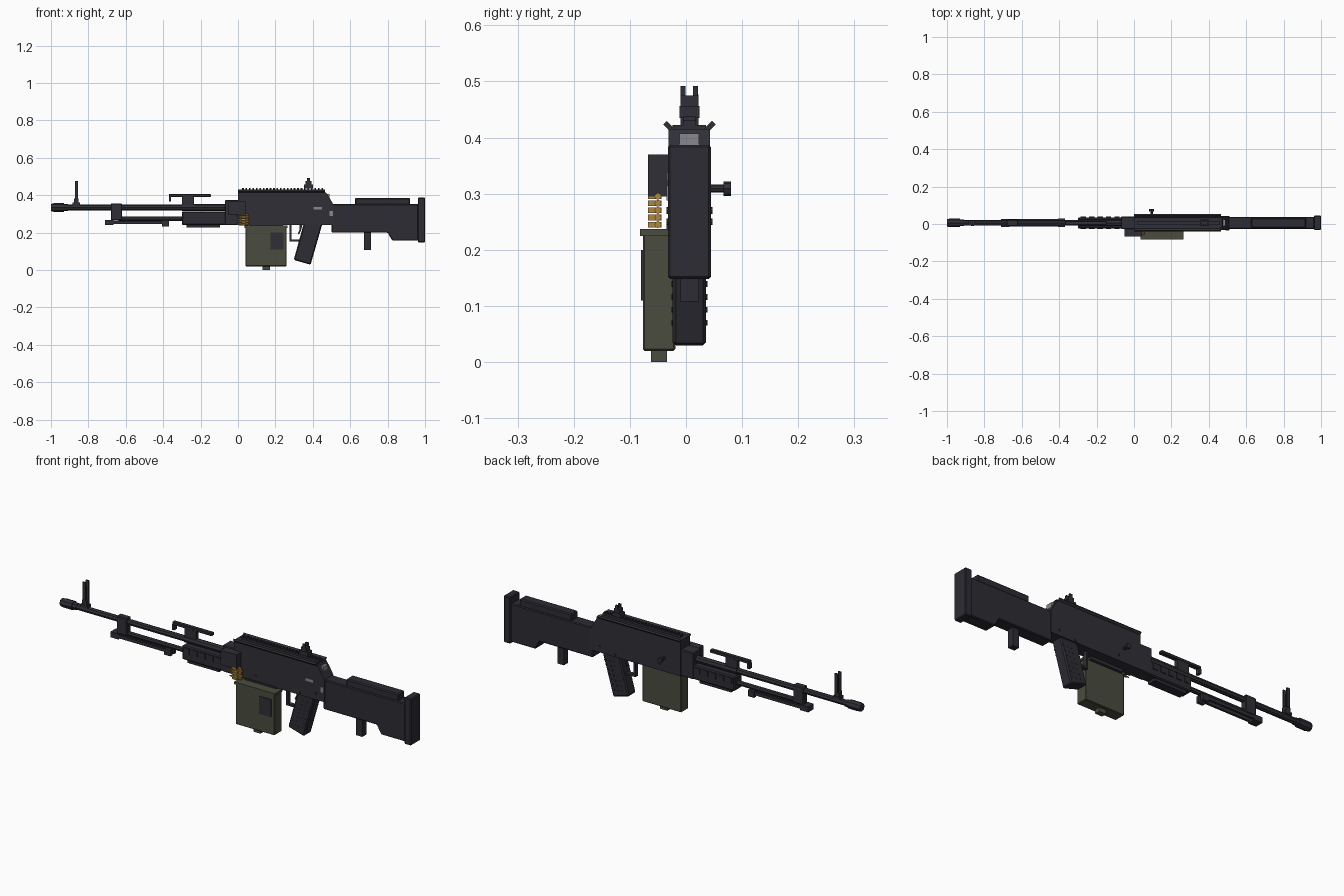
import bpy, bmesh, math
from mathutils import Vector

default_cube = bpy.data.objects.get("Cube")
if default_cube:
    bpy.data.objects.remove(default_cube, do_unlink=True)

MID = 0.006  # centre plane of the body


def material(name, red, green, blue):
    mat = bpy.data.materials.new(name)
    mat.use_nodes = True
    mat.diffuse_color = (red, green, blue, 1)
    mat.node_tree.nodes["Principled BSDF"].inputs["Base Color"].default_value = (red, green, blue, 1)
    return mat


steel = material("dark steel", .028, .028, .037)
polymer = material("dark polymer", .025, .025, .034)
olive = material("olive box", .068, .072, .05)
brass = material("brass", .42, .24, .05)
bare = material("bare grey metal", .25, .25, .26)


def finish(name, bm, mat, bevel=0):
    bmesh.ops.recalc_face_normals(bm, faces=bm.faces)
    mesh = bpy.data.meshes.new(name)
    bm.to_mesh(mesh)
    bm.free()
    mesh.materials.append(mat)
    obj = bpy.data.objects.new(name, mesh)
    bpy.context.collection.objects.link(obj)
    if bevel:
        mod = obj.modifiers.new("edge chamfer", "BEVEL")
        mod.width = bevel
        mod.segments = 1
    return obj


def extrude(name, outline, width, mat=steel, y=MID, bevel=0):
    """Side outline in x and z, extruded across y."""
    bm = bmesh.new()
    face = bm.faces.new([bm.verts.new((x, y - width / 2, z)) for x, z in outline])
    grown = bmesh.ops.extrude_face_region(bm, geom=[face])["geom"]
    bmesh.ops.translate(bm, vec=(0, width, 0), verts=[v for v in grown if isinstance(v, bmesh.types.BMVert)])
    return finish(name, bm, mat, bevel)


def box(name, left, right, low, high, width, mat=steel, y=MID, bevel=0):
    outline = [(left, low), (right, low), (right, high), (left, high)]
    return extrude(name, outline, width, mat, y, bevel)


def rod(name, start, end, radius, mat=steel, sides=8, tip=None):
    """Faceted cylinder or cone between two points."""
    bm = bmesh.new()
    a, b = Vector(start), Vector(end)
    bmesh.ops.create_cone(bm, cap_ends=True, segments=sides, radius1=radius,
                          radius2=radius if tip is None else tip, depth=(b - a).length)
    turn = (b - a).to_track_quat("Z", "Y").to_matrix()
    bmesh.ops.rotate(bm, cent=(0, 0, 0), matrix=turn, verts=bm.verts)
    bmesh.ops.translate(bm, vec=(a + b) / 2, verts=bm.verts)
    return finish(name, bm, mat)


def along_x(name, left, right, z, radius, mat=steel, y=MID, sides=8, tip=None):
    return rod(name, (left, y, z), (right, y, z), radius, mat, sides, tip)


# Barrel, muzzle device and gas system
BORE = .334
along_x("barrel", -.99, .05, BORE, .015)
along_x("barrel_shroud", -.3, -.05, BORE, .018)
along_x("muzzle_collar", -.935, -.91, BORE, .018)
along_x("muzzle_brake", -.985, -.93, BORE, .023)
along_x("muzzle_tip", -1, -.985, BORE, .019, tip=.023)
box("gas_block", -.68, -.62, .265, .356, .034, bevel=.004)
along_x("gas_tube", -.64, -.28, .274, .012)

# Front sight with two protective ears
box("front_sight_base", -.885, -.845, .346, .36, .03)
box("front_sight_pedestal", -.878, -.852, .36, .382, .026)
for side in (-1, 1):
    box("front_sight_ear", -.872, -.856, .38, .477, .006, y=MID + side * .013)
rod("front_sight_post", (-.864, MID, .37), (-.864, MID, .45), .003)

# Folded bipod
for side in (-1, 1):
    y = MID + side * .015
    box("bipod_leg", -.7, -.38, .246, .262, .011, y=y)
    box("bipod_foot", -.405, -.37, .233, .265, .016, y=y)
box("bipod_hinge", -.71, -.665, .24, .268, .044)

# Carrying handle
box("handle_post", -.3, -.235, .345, .392, .02)
box("handle_bar", -.37, -.145, .39, .406, .022, bevel=.003)
box("handle_hook", -.37, -.357, .365, .392, .022)

# Handguard with side ribs
box("handguard", -.3, -.06, .24, .312, .06, polymer, bevel=.005)
box("handguard_belly", -.275, -.095, .226, .245, .045, polymer)
for step in range(5):
    x = -.285 + step * .045
    box("handguard_rib", x, x + .028, .275, .305, .068, polymer)

# Receiver, feed side and cover
box("front_trunnion", -.07, .04, .24, .375, .066, bevel=.004)
extrude("receiver", [(0, .24), (.51, .24), (.51, .35), (.49, .385), (.47, .415), (0, .415)], .074)
box("feed_tray", -.05, .04, .295, .37, .04, y=-.048)
box("top_cover", 0, .46, .41, .422, .06)
for side in (-1, 1):
    flare = box("cover_flared_rail", 0, .465, -.012, .012, .009, y=0)
    flare.rotation_euler.x = -side * math.pi / 4
    flare.location = (0, MID + side * .035, .418)
box("top_rail", .02, .46, .42, .431, .022)
for step in range(24):
    x = .022 + step * .0184
    box("rail_tooth", x, x + .009, .43, .438, .022)
box("rear_latch", .468, .49, .385, .407, .035, bare)
box("ejection_port", .405, .45, .323, .338, .004, bare, y=-.032)
box("selector", .49, .508, .288, .315, .006, bare, y=-.032)
for x, z in ((.46, .27), (.37, .25), (.12, .27)):
    rod("receiver_pin", (x, MID - .041, z), (x, MID + .041, z), .006)

# Rear sight
box("rear_sight_base", .352, .402, .435, .456, .036)
box("rear_sight_block", .362, .392, .455, .475, .032)
for side in (-1, 1):
    box("rear_sight_ear", .37, .385, .474, .492, .009, y=MID + side * .011)

# Charging handle
rod("charging_arm", (.094, .035, .309), (.094, .07, .309), .007)
rod("charging_knob", (.094, .067, .309), (.094, .08, .309), .013)

# Stock, butt plate and stub
extrude("stock", [(.5, .2), (.8, .2), (.825, .157), (.965, .157), (.965, .352), (.5, .352)],
        .064, polymer, bevel=.004)
box("cheek_rest", .625, .92, .345, .386, .052, polymer, bevel=.005)
box("butt_plate", .962, 1, .148, .387, .077, polymer, bevel=.004)
box("stock_stub", .675, .71, .108, .21, .032, polymer)

# Pistol grip with studded sides
extrude("pistol_grip", [(.352, .25), (.452, .25), (.388, .028), (.298, .054)], .06, polymer, bevel=.006)
for row in range(7):
    for column in range(3):
        x = .335 + row * .0085 + column * .023
        z = .07 + row * .023
        rod("grip_stud", (x, MID - .032, z), (x, MID + .032, z), .005, polymer, 6)

# Trigger and guard
box("guard_front", .275, .286, .152, .245, .02)
box("guard_bottom", .275, .335, .152, .162, .02)
extrude("trigger", [(.33, .245), (.345, .245), (.338, .215), (.326, .19), (.32, .195), (.33, .215)], .012)

# Ammunition box
BOX_Y = -.048
box("ammo_box", .04, .26, .02, .23, .058, olive, y=BOX_Y, bevel=.003)
box("ammo_box_lid", .035, .265, .225, .237, .064, olive, y=-.05)
box("ammo_box_latch", .13, .17, 0, .025, .028, olive, y=BOX_Y)
box("ammo_box_label", .175, .242, .11, .2, .004, steel, y=-.078)
box("box_bracket", .06, .24, .225, .245, .03, y=-.02)

# Hanging cartridge belt
for step in range(5):
    z = .245 + step * .0126
    shift = .004 * (step % 2)
    along_x("cartridge_case", .005 + shift, .055 + shift, z, .0062, brass, y=-.05)
    along_x("bullet", -.012 + shift, .005 + shift, z, .002, brass, y=-.05, tip=.005)
    box("belt_link", .015 + shift, .04 + shift, z - .005, z + .005, .024, brass, y=-.056)
